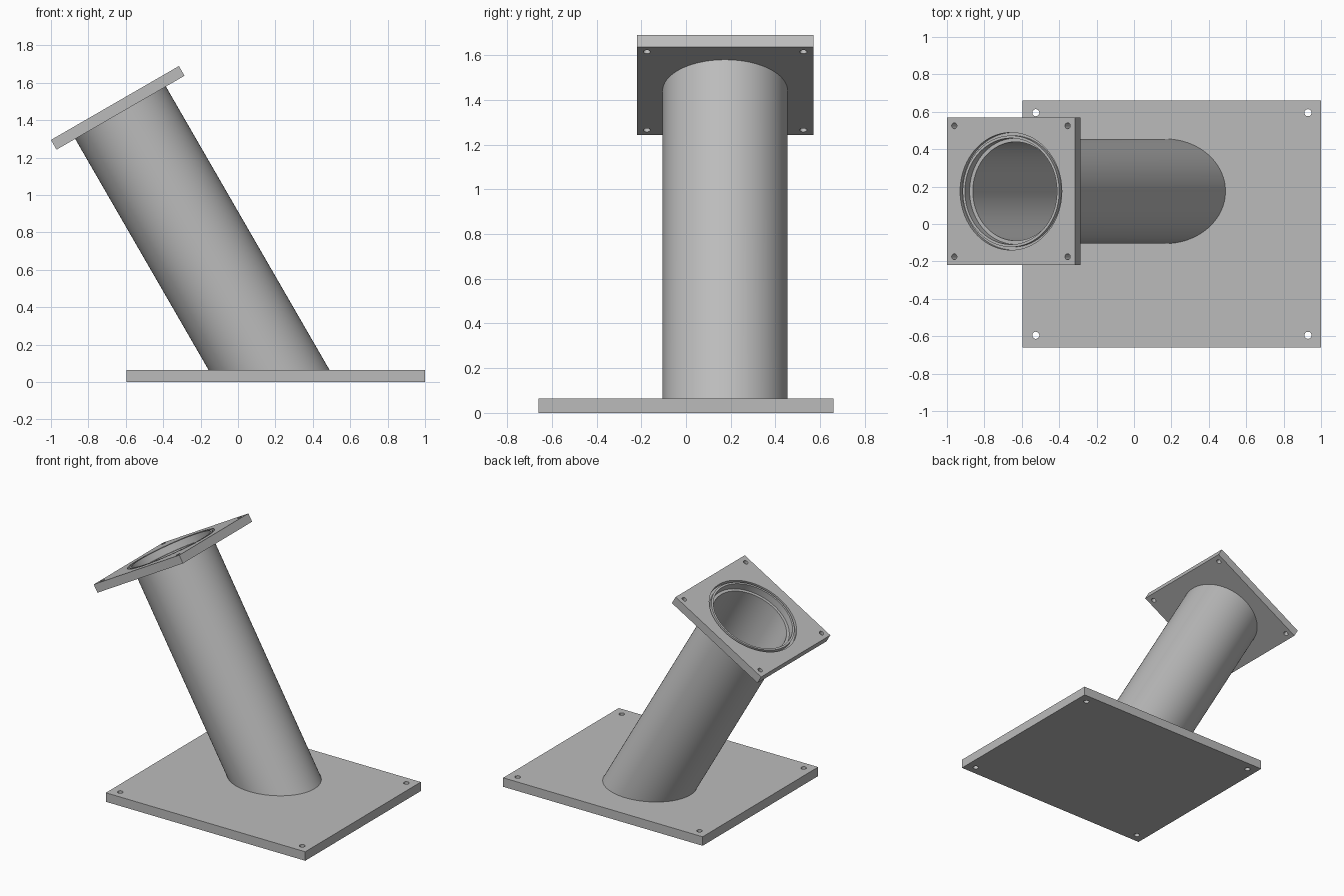
import bpy, bmesh
from math import radians
from mathutils import Matrix, Vector

if "Cube" in bpy.data.objects:
    bpy.data.objects.remove(bpy.data.objects["Cube"])

grey = bpy.data.materials.new("plain grey")
grey.use_nodes = True
grey.diffuse_color = (0.5, 0.5, 0.5, 1)
grey.node_tree.nodes["Principled BSDF"].inputs["Base Color"].default_value = (0.5, 0.5, 0.5, 1)

BASE_T = 0.065          # base plate thickness
FLANGE_T = 0.06         # flange thickness
# Local frame of the tilted tube: origin at the flange underside, z along the tube
tilt = Matrix.Translation((-0.628, 0.175, 1.44)) @ Matrix.Rotation(radians(-30), 4, 'Y')


def make(name, bm):
    bmesh.ops.recalc_face_normals(bm, faces=bm.faces)
    mesh = bpy.data.meshes.new(name)
    bm.to_mesh(mesh)
    bm.free()
    mesh.materials.append(grey)
    obj = bpy.data.objects.new(name, mesh)
    bpy.context.collection.objects.link(obj)
    return obj


def box(name, size, centre):
    bm = bmesh.new()
    bmesh.ops.create_cube(bm, size=1)
    bmesh.ops.scale(bm, vec=size, verts=bm.verts)
    bmesh.ops.translate(bm, vec=centre, verts=bm.verts)
    return make(name, bm)


def cylinder(name, radius, z0, z1, x=0, y=0, sides=96):
    bm = bmesh.new()
    bmesh.ops.create_cone(bm, cap_ends=True, segments=sides, radius1=radius, radius2=radius,
                          depth=z1 - z0, matrix=Matrix.Translation((x, y, (z0 + z1) / 2)))
    return make(name, bm)


def ring(name, r_out, r_in, z0, z1, sides=96):
    """Hollow cylinder, spun from a rectangular section."""
    bm = bmesh.new()
    verts = [bm.verts.new(p) for p in ((r_in, 0, z0), (r_out, 0, z0), (r_out, 0, z1), (r_in, 0, z1))]
    edges = [bm.edges.new((verts[i], verts[(i + 1) % 4])) for i in range(4)]
    bmesh.ops.spin(bm, geom=verts + edges, cent=(0, 0, 0), axis=(0, 0, 1),
                   angle=radians(360), steps=sides, use_merge=True)
    bmesh.ops.remove_doubles(bm, verts=bm.verts, dist=0.0001)
    return make(name, bm)


def cut(obj, cutters):
    """Subtract the cutters, bake the result and remove them."""
    for c in cutters:
        c.hide_render = True
        mod = obj.modifiers.new("cut", 'BOOLEAN')
        mod.operation, mod.solver, mod.object = 'DIFFERENCE', 'EXACT', c
    deps = bpy.context.evaluated_depsgraph_get()
    mesh = bpy.data.meshes.new_from_object(obj.evaluated_get(deps))
    obj.modifiers.clear()
    obj.data = mesh
    for c in cutters:
        bpy.data.objects.remove(c)


def corner_holes(dx, dy, radius, thickness, cx=0):
    return [cylinder("hole_cutter", radius, -0.1, thickness + 0.1, cx + sx * dx, sy * dy, 24)
            for sx in (-1, 1) for sy in (-1, 1)]


def smooth(obj):
    obj.data.shade_smooth()
    obj.data.set_sharp_from_angle(angle=radians(30))


# Base plate with four bolt holes
base = box("base_plate", (1.595, 1.32, BASE_T), (0.2025, 0, BASE_T / 2))
cut(base, corner_holes(0.7275, 0.595, 0.019, BASE_T, 0.2025))
smooth(base)

# Square flange: bolt holes, stepped bore and seal groove
flange = box("top_flange", (0.79, 0.79, FLANGE_T), (0, 0, FLANGE_T / 2))
cut(flange, corner_holes(0.35, 0.35, 0.016, FLANGE_T) + [
    cylinder("bore_cutter", 0.264, -0.1, 0.1),
    cylinder("counterbore_cutter", 0.284, 0.01, 0.1),
    ring("groove_cutter", 0.314, 0.298, 0.035, 0.1)])
flange.matrix_world = tilt
smooth(flange)

# Slanted tube, trimmed flush with the base plate
tube = ring("slanted_tube", 0.28, 0.264, -2, 0)
bm = bmesh.new()
bm.from_mesh(tube.data)
bm.transform(tilt)
bmesh.ops.bisect_plane(bm, geom=bm.verts[:] + bm.edges[:] + bm.faces[:],
                       plane_co=Vector((0, 0, BASE_T)), plane_no=Vector((0, 0, 1)), clear_inner=True)
bm.to_mesh(tube.data)
bm.free()
smooth(tube)
